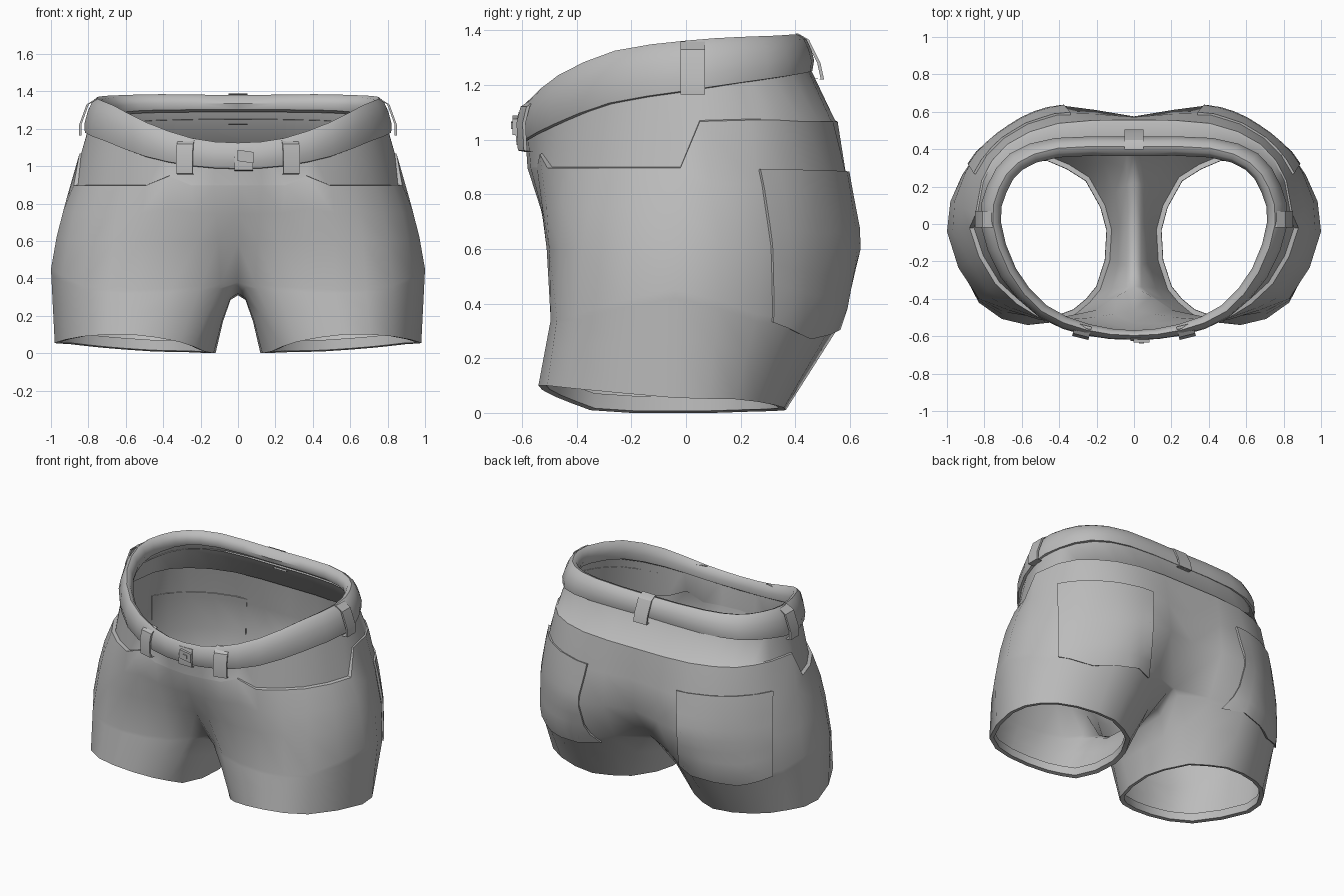
import bpy, bmesh, math
from mathutils import Vector as V
from mathutils.bvhtree import BVHTree

if "Cube" in bpy.data.objects:
    bpy.data.objects.remove(bpy.data.objects["Cube"])

mat = bpy.data.materials.new("grey cloth")
mat.diffuse_color = (0.5, 0.5, 0.5, 1)
mat.use_nodes = True
mat.node_tree.nodes["Principled BSDF"].inputs["Base Color"].default_value = mat.diffuse_color


def make(name, verts, faces, mirror=False, angle=40):
    me = bpy.data.meshes.new(name)
    me.from_pydata([tuple(v) for v in verts], [], faces)
    bm = bmesh.new()
    bm.from_mesh(me)
    bmesh.ops.recalc_face_normals(bm, faces=bm.faces)
    bm.to_mesh(me)
    bm.free()
    me.materials.append(mat)
    ob = bpy.data.objects.new(name, me)
    bpy.context.collection.objects.link(ob)
    bpy.ops.object.select_all(action='DESELECT')
    ob.select_set(True)
    bpy.context.view_layer.objects.active = ob
    bpy.ops.object.shade_smooth_by_angle(angle=math.radians(angle))
    if mirror:
        m = ob.modifiers.new("mirror", 'MIRROR')
        m.merge_threshold = 0.002
    return ob


def dense(row):
    """Double the points of a half ring with a smooth curve."""
    p = [V(q) for q in row]

    def ghost(a, b):
        return V((-b.x, b.y, b.z)) if a.x == 0 else a * 2 - b
    q = [ghost(p[0], p[1])] + p + [ghost(p[-1], p[-2])]
    out = []
    for i in range(1, len(q) - 2):
        out += [q[i], (q[i] + q[i + 1]) * 0.5625 - (q[i - 1] + q[i + 2]) * 0.0625]
    return out + [p[-1]]


# Half rings run from the front centre round the side to the back centre
waist = dense([(0, -.59, 1.05), (.25, -.56, 1.08), (.5, -.46, 1.13), (.69, -.26, 1.2), (.79, 0, 1.23),
               (.755, .19, 1.27), (.635, .355, 1.28), (.4, .43, 1.29), (0, .44, 1.29)])
yoke = dense([(0, -.58, .9), (.25, -.545, .9), (.48, -.49, .9), (.72, -.31, .9), (.855, -.02, .9),
              (.805, .23, 1.07), (.67, .42, 1.07), (.4, .53, 1.07), (0, .545, 1.07)])
hip = dense([(0, -.465, .59), (.22, -.5, .6), (.52, -.5, .6), (.8, -.38, .6), (.97, -.04, .62),
             (.9, .28, .6), (.7, .5, .62), (.4, .635, .62), (0, .575, .65)])
thigh = dense([(0, -.335, .38), (.2, -.46, .36), (.52, -.495, .34), (.83, -.4, .36), (1, -.04, .45),
               (.92, .26, .36), (.74, .46, .34), (.42, .575, .34), (0, .39, .40)])
hem = dense([(.18, -.35, .01), (.31, -.48, .06), (.57, -.54, .1), (.83, -.42, .09), (.98, -.04, .055),
             (.91, .18, .05), (.73, .32, .03), (.46, .365, .01), (.24, .25, .005)])
for i, z in ((3, .95), (5, .9), (6, .9), (7, .9), (10, 1.075), (11, 1.075)):
    yoke[i].z = z
yoke[9].xyz = .838, .05, 1.07

# Pocket openings: a small outward ledge that fades out at the fly
ledge = []
for i, p in enumerate(yoke):
    k = 0 if i < 3 else .01 if i == 3 or i > 8 else .024
    ledge.append(p + V((p.x, p.y, 0)).normalized() * k - V((0, 0, .004)))

# Inner leg continues from the back centre to the front centre
crotch = [V(p) for p in ((0, .22, .325), (0, 0, .31), (0, -.22, .32))]
inseam = [V(p) for p in ((.155, .1, .0), (.12, -.03, .0), (.13, -.2, .0))]
thigh_loop, hem_loop = thigh + crotch, hem + inseam
arch_loop, knee_loop = [], []
for a, b in zip(thigh_loop, hem_loop):
    arch, m = a.lerp(b, .08), a.lerp(b, .45)
    if a.x == 0:
        arch.x = .04
        m.x = max(.08, b.x * .65)
    arch_loop.append(arch)
    knee_loop.append(m)
c = sum(hem_loop, V()) / len(hem_loop)


def inward(d, up):
    return [p + (c - p).normalized() * d + V((0, 0, up)) for p in hem_loop]


verts, faces = [], []


def skin(rows, closed):
    """Join successive rows with quads."""
    base = []
    for r in rows:
        base.append(len(verts))
        verts.extend(r)
    n = len(rows[0])
    for a, b in zip(base, base[1:]):
        for i in range(n if closed else n - 1):
            j = (i + 1) % n
            faces.append((a + i, a + j, b + j, b + i))


skin([waist, yoke, ledge, [a.lerp(b, .5) + V((a.x, a.y, 0)) * .012 for a, b in zip(ledge, hip)],
      hip, thigh], False)
skin([thigh_loop, arch_loop, knee_loop, hem_loop, inward(.028, .005), inward(.025, .06)], True)
bm = bmesh.new()
tmp = bpy.data.meshes.new("shorts_half")
tmp.from_pydata([tuple(v) for v in verts], [], faces)
bm.from_mesh(tmp)
bpy.data.meshes.remove(tmp)
bmesh.ops.remove_doubles(bm, verts=bm.verts, dist=.0005)
bm.verts.index_update()
verts = [v.co.copy() for v in bm.verts]
faces = [[v.index for v in f.verts] for f in bm.faces]
bm.free()
make("shorts", verts, faces, True, 50)
tree = BVHTree.FromPolygons(verts, faces)

# Back patch pockets laid on the seat
d = V((-.55, -.83, 0)).normalized()
side = V((.83, -.55, 0)).normalized()
N = 8
grid, rim = [], []
for r in range(N + 1):
    for s in range(N + 1):
        u, t = s / N, r / N
        w = -.07 + .6 * u + .02 * t * (1 - u)
        low = .32 + u * .05 - .08 * (1 - abs(u - .65) / .65)
        z = (.88 + .01 * u) * (1 - t) + low * t
        o = side * w + V((.38, .52, z)) - d * 2
        hit, nor, _, _ = tree.ray_cast(o, d)
        if hit is None:
            hit, nor = tree.find_nearest(o + d * 2)[:2]
        if nor.dot(d) > 0:
            nor = -nor
        grid.append(hit + nor * .012)
        rim.append(hit - nor * .004)
W = N + 1
pf = [(r * W + s, r * W + s + 1, (r + 1) * W + s + 1, (r + 1) * W + s) for r in range(N) for s in range(N)]
loop = ([i for i in range(N)] + [r * W + N for r in range(N)] +
        [N * W + s for s in range(N, 0, -1)] + [r * W for r in range(N, 0, -1)])
off = len(grid)
pf += [(a, b, b + off, a + off) for a, b in zip(loop, loop[1:] + loop[:1])]
used = sorted({i for f in pf for i in f})
remap = {o: n for n, o in enumerate(used)}
make("back_pocket", [(grid + rim)[i] for i in used], [[remap[i] for i in f] for f in pf], True)

# Rolled waistband, thin at the fly and thicker round the sides and back
low = dense([(0, -.605, .985), (.25, -.585, 1.0), (.5, -.49, 1.05), (.71, -.28, 1.13), (.82, 0, 1.175),
             (.785, .2, 1.205), (.665, .375, 1.23), (.42, .455, 1.245), (0, .46, 1.25)])
high = dense([(0, -.605, 1.125), (.25, -.58, 1.15), (.5, -.48, 1.235), (.68, -.27, 1.325), (.775, 0, 1.362),
              (.74, .2, 1.375), (.63, .345, 1.38), (.41, .425, 1.385), (0, .435, 1.38)])
rows = []
for o, t in ((-.02, 0), (.0, .02), (.014, .3), (.012, .6), (.002, .88), (-.02, 1), (-.05, .93), (-.08, .65), (-.075, .4),
             (-.03, .3)):
    row = []
    for i, (a, b) in enumerate(zip(low, high)):
        p = a.lerp(b, t)
        g = (low[min(i + 1, 16)] - low[max(i - 1, 0)])
        n = V((g.y, -g.x, 0)).normalized()
        if i in (0, 16):
            n = V((0, -1 if i == 0 else 1, 0))
        row.append(p + n * (o if o > 0 else o * min(1, .45 + i * .07)))
    rows.append(row)
verts, faces = [], []
skin(rows, False)
make("waistband", verts, faces, True, 50)


def belt_loop(name, x, y, ang, w, prof, mirror):
    """Flat strap: prof holds (outward, height) points, swept across the width."""
    n, s = V((math.cos(ang), math.sin(ang), 0)), V((-math.sin(ang), math.cos(ang), 0))
    inner = [(o - .012, z) for o, z in prof]
    ring = prof + inner[::-1]
    k = len(ring)
    vs = [V((x, y, z)) + n * o + s * e for e in (-w / 2, w / 2) for o, z in ring]
    fs = [(i, (i + 1) % k, k + (i + 1) % k, k + i) for i in range(k)]
    m = len(prof)
    for b in (0, k):
        fs += [(b + i, b + i + 1, b + k - 2 - i, b + k - 1 - i) for i in range(m - 1)]
    make(name, vs, fs, mirror, 30)


belt_loop("front_loop", .28, -.58, math.radians(-76), .09,
          [(.0, .955), (.025, .96), (.03, 1.06), (.015, 1.12), (-.03, 1.15)], True)
belt_loop("side_loop", .825, .025, 0, .09,
          [(-.01, 1.165), (.025, 1.165), (.025, 1.22), (-.015, 1.33), (-.06, 1.358)], True)
belt_loop("back_loop", 0, .46, math.pi / 2, .10,
          [(.0, 1.225), (.045, 1.22), (.032, 1.28), (-.01, 1.365), (-.05, 1.388)], False)
belt_loop("fly_tab", .03, -.602, -math.pi / 2, .10,
          [(.0, .975), (.018, .98), (.024, 1.05), (.01, 1.10)], False)


# Square button with a raised stud
def plate(name, w, h, y0, y1, skew):
    pts = [(-w, -h + skew), (w, -h), (w, h - skew), (-w, h)]
    vs = [V((.04 + a, y, 1.052 + b)) for y in (y0, y1) for a, b in pts]
    make(name, vs, [(0, 1, 2, 3), (4, 5, 6, 7)] + [(i, (i + 1) % 4, 4 + (i + 1) % 4, 4 + i) for i in range(4)])


plate("button", .042, .036, -.60, -.634, .012)
plate("stud", .014, .014, -.63, -.64, .004)
